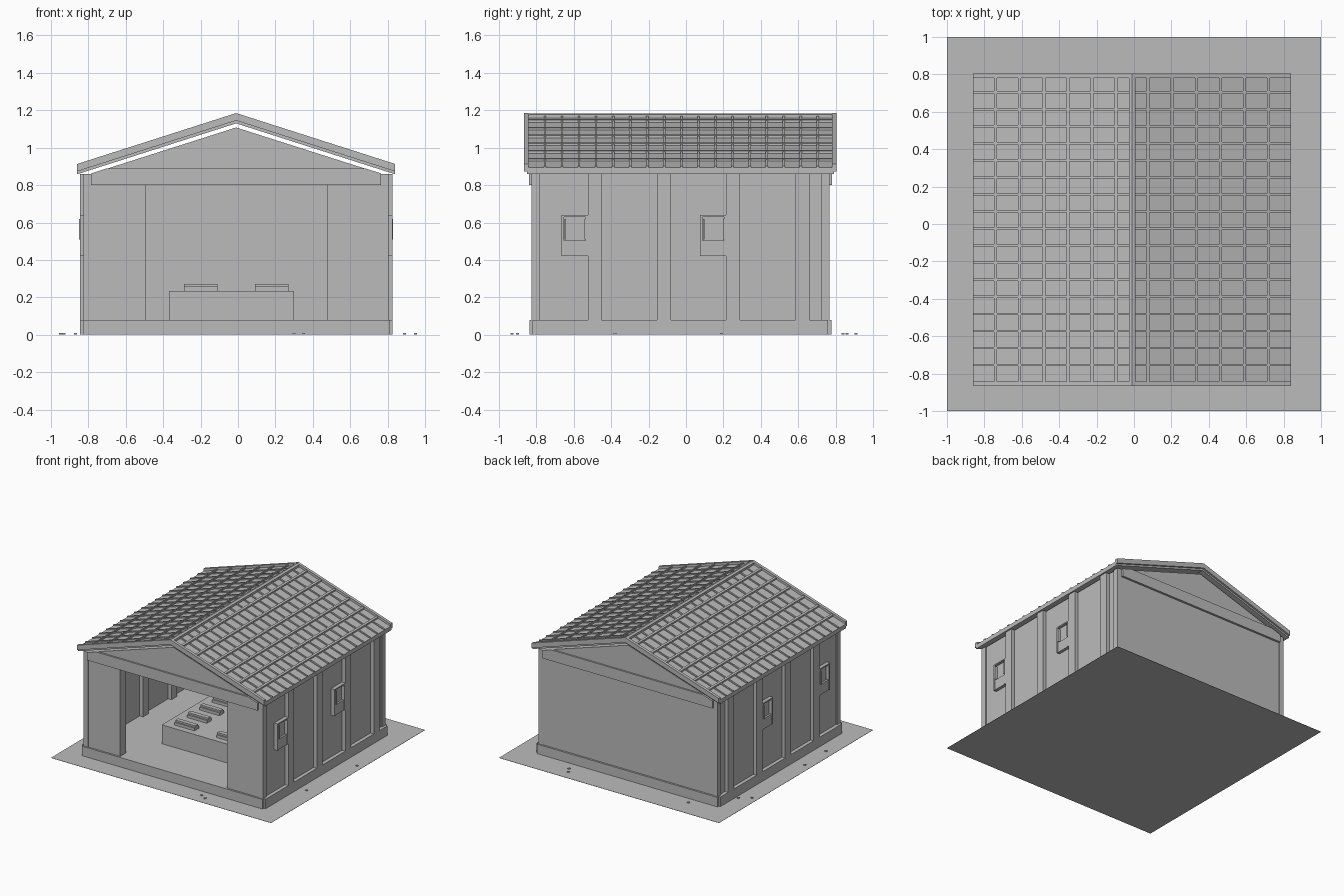
import bpy, bmesh

cube = bpy.data.objects.get("Cube")
if cube:
    bpy.data.objects.remove(cube, do_unlink=True)

grey = bpy.data.materials.new("plain_grey")
grey.use_nodes = True
colour = (0.5, 0.5, 0.5, 1)
grey.diffuse_color = colour
grey.node_tree.nodes["Principled BSDF"].inputs["Base Color"].default_value = colour

CX, CY = -0.01, -0.03       # building centre
HX, HY = 0.815, 0.797       # wall half sizes
PLINTH, EAVE, RIDGE, SLOPE = 0.08, 0.86, 1.165, 0.32
SIDES = (-1, 1)


def part(name, prisms):
    """One object from prisms: (xz profile, y start, y end)."""
    bm = bmesh.new()
    for profile, y0, y1 in prisms:
        ends = [[bm.verts.new((x, y, z)) for x, z in profile] for y in (y0, y1)]
        bm.faces.new(ends[0])
        bm.faces.new(ends[1][::-1])
        for i in range(len(profile)):
            j = (i + 1) % len(profile)
            bm.faces.new((ends[0][i], ends[1][i], ends[1][j], ends[0][j]))
    bmesh.ops.recalc_face_normals(bm, faces=bm.faces)
    mesh = bpy.data.meshes.new(name)
    bm.to_mesh(mesh)
    bm.free()
    mesh.materials.append(grey)
    obj = bpy.data.objects.new(name, mesh)
    bpy.context.collection.objects.link(obj)
    return obj


def box(x0, x1, y0, y1, z0, z1):
    return [(x0, z0), (x1, z0), (x1, z1), (x0, z1)], y0, y1


def side_box(s, d0, d1, y0, y1, z0, z1):
    """Box measured outward from the building centre line."""
    a, b = sorted((CX + s * d0, CX + s * d1))
    return box(a, b, y0, y1, z0, z1)


def sloped(s, d0, d1, low, high, y0, y1):
    """Strip lying parallel to one roof pitch."""
    def z(d, h):
        return RIDGE - SLOPE * d + h
    return [(CX + s * d0, z(d0, low)), (CX + s * d1, z(d1, low)),
            (CX + s * d1, z(d1, high)), (CX + s * d0, z(d0, high))], y0, y1


# Ground and small stones
part("ground", [box(-1, 1, -1, 1, 0, 0.002)])
stones = [(-.61, .84), (-.87, .56), (-.95, .5), (.43, .91), (.46, .86), (.95, .19),
          (.89, -.38), (-.94, -.2), (-.93, -.49), (.3, -.9), (.35, -.93)]
part("stones", [box(x - .008, x + .008, y - .008, y + .008, 0, .008) for x, y in stones])

# Plinth with notched corners
part("plinth", [box(CX - a, CX + a, CY - b, CY + b, 0, PLINTH)
                for a, b in ((.835, .79), (.82, .807))])

# Walls
front, back = CY - HY, CY + HY
part("side_walls", [side_box(s, .775, .805, front + .01, back - .01, PLINTH, EAVE)
                    for s in SIDES])
part("back_wall", [box(CX - .78, CX + .78, back - .05, back - .005, PLINTH, EAVE)])
part("front_piers", [side_box(s, .485, .78, front + .005, front + .08, PLINTH, EAVE)
                     for s in SIDES])
part("corner_posts", [side_box(s, .775, HX, y, y + .045, PLINTH, EAVE)
                      for s in SIDES for y in (front, back - .045)])

# Pilasters along the side walls, showing inside as ribs
part("pilasters", [side_box(s, .745, .835, CY + y - .037, CY + y + .037, PLINTH, EAVE)
                   for s in SIDES for y in (-.458, -.088, .282, .652)])

# End beams and gables
beam = [(CX - .775, .8), (CX + .775, .8), (CX + .775, .862), (CX + .69, .89),
        (CX - .69, .89), (CX - .775, .862)]
part("end_beams", [(beam, front - .013, front + .08), (beam, back - .06, back + .013)])
gable = [(CX - .69, .888), (CX + .69, .888), (CX, 1.108)]
part("gables", [(gable, front, front + .06), (gable, back - .06, back)])

# Side windows: panel, frame and upright bars
windows = []
for s in SIDES:
    for y in (-.665, .075):
        windows += [side_box(s, .79, .815, y, y + .14, .42, .64),
                    side_box(s, .79, .835, y, y + .012, .42, .64),
                    side_box(s, .79, .835, y + .128, y + .14, .42, .64),
                    side_box(s, .79, .835, y, y + .14, .63, .64),
                    side_box(s, .79, .83, y, y + .14, .42, .505)]
        windows += [side_box(s, .79, .84, y + k, y + k + .008, .51, .62)
                    for k in (.016, .122)]
part("windows", windows)

# Roof slabs
part("roof", [sloped(s, 0, .85, -.035, 0, CY - .82, CY + .82) for s in SIDES])

# Raised tile grid
y0, y1 = CY - .815, CY + .815
part("tile_rows", [sloped(s, d - .008, d + .008, -.005, .012, y0, y1)
                   for s in SIDES for d in [.085 + .129 * i for i in range(6)]])
part("tile_columns", [sloped(s, 0, .85, -.005, .009, y - .006, y + .006)
                      for s in SIDES for y in [.705 - .0912 * i for i in range(17)]])

# Barge boards on the roof ends and ridge cap
part("barge_boards", [sloped(s, 0, .85, -.02, .02, y, y + .024)
                      for s in SIDES for y in (CY - .835, CY + .811)])
part("ridge_cap", [sloped(s, 0, .018, -.01, .018, CY - .83, CY + .83) for s in SIDES])

# Platform inside, with two columns of rounded bars
part("platform", [box(-.37, .3, -.46, .36, PLINTH, .235)])
bars = []
for x in (-.2, .18):
    for i in range(5):
        y = -.38 + .163 * i
        bars.append(box(x - .09, x + .09, y - .03, y + .03, .23, .258))
        bars.append(box(x - .09, x + .09, y - .018, y + .018, .25, .272))
part("platform_bars", bars)
